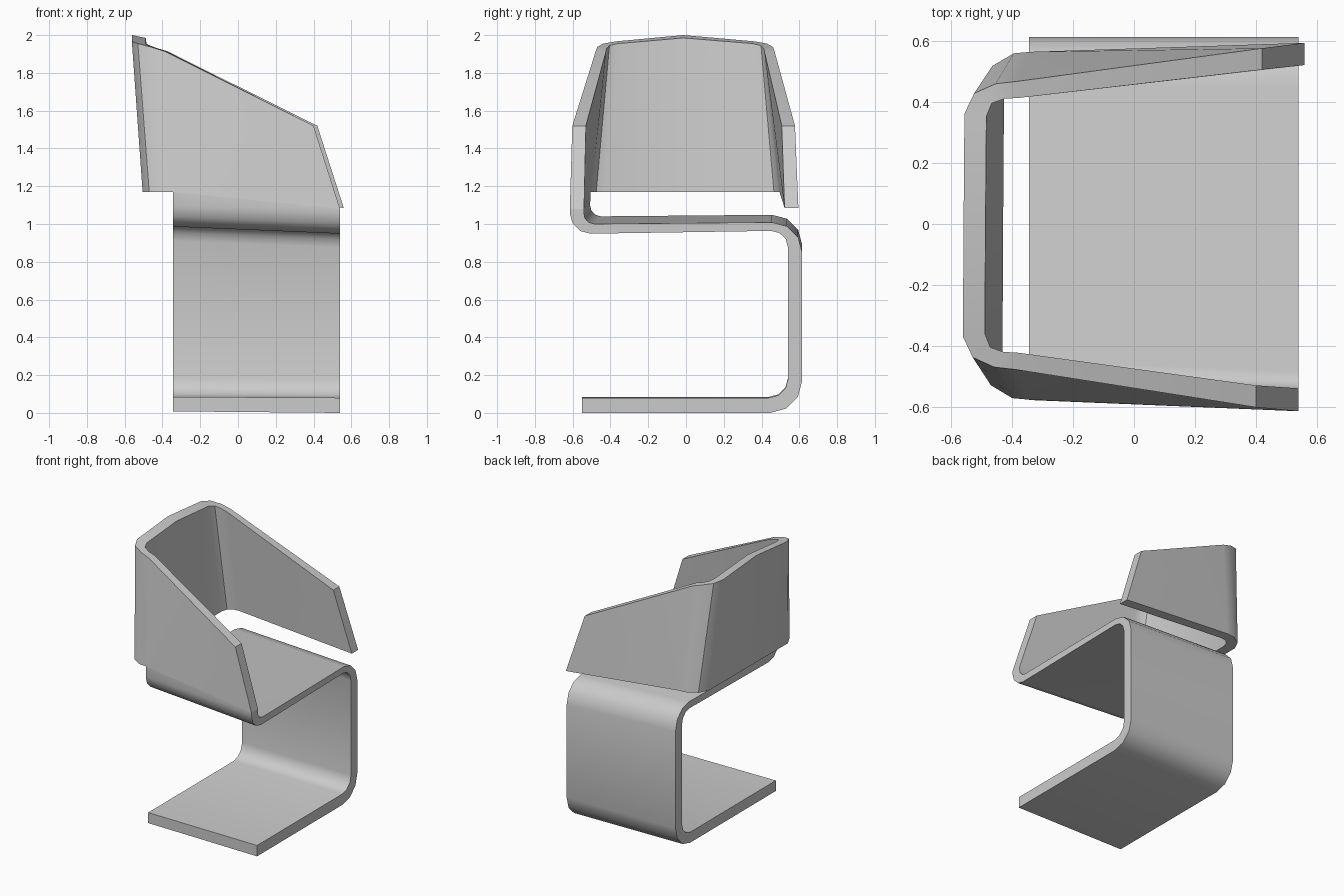
import bpy, bmesh
from math import sin, cos, pi, radians
from mathutils import Vector

if "Cube" in bpy.data.objects:
    bpy.data.objects.remove(bpy.data.objects["Cube"])


def loft(name, sections, open_end=False, skip=()):
    """Skin a list of four-point sections into a solid strip."""
    bm = bmesh.new()
    rows = [[bm.verts.new(p) for p in s] for s in sections]
    for i, (a, b) in enumerate(zip(rows, rows[1:])):
        for k in range(4):
            if (i, k) not in skip:
                j = (k + 1) % 4
                bm.faces.new((a[k], a[j], b[j], b[k]))
    bm.faces.new(rows[0])
    if not open_end:
        bm.faces.new(rows[-1])
    bmesh.ops.recalc_face_normals(bm, faces=bm.faces)
    mesh = bpy.data.meshes.new(name)
    bm.to_mesh(mesh)
    bm.free()
    ob = bpy.data.objects.new(name, mesh)
    bpy.context.collection.objects.link(ob)
    bpy.ops.object.select_all(action='DESELECT')
    ob.select_set(True)
    bpy.context.view_layer.objects.active = ob
    bpy.ops.object.shade_smooth_by_angle(angle=radians(33))
    return ob


def rounded(x, corners, radii, seg=3):
    """Side profile in the y-z plane with rounded inner corners."""
    pts = [Vector((x, y, z)) for y, z in corners]
    out = [pts[0]]
    for a, p, b, r in zip(pts, pts[1:], pts[2:], radii):
        u, v = (a - p).normalized() * r, (b - p).normalized() * r
        for i in range(seg + 1):
            t = i / seg * pi / 2
            out.append(p + u * (1 - sin(t)) + v * (1 - cos(t)))
    return out + [pts[-1]]


# Ribbon: base, rear upright, seat and front fold (both edges of the strip)
R1, R2 = (.17, .16, .06), (.10, .09, .11)
near_p = rounded(.54, [(-.55, 0), (.615, 0), (.615, 1.01), (-.545, 1.0), (-.54, 1.08)], R1)
near_q = rounded(.54, [(-.55, .08), (.54, .08), (.54, .965), (-.615, .947), (-.615, 1.08)], R2)
far_p = rounded(-.345, [(-.55, .008), (.615, .008), (.615, 1.05), (-.51, 1.04), (-.505, 1.17)], R1)
far_q = rounded(-.345, [(-.55, .085), (.54, .085), (.54, 1.0), (-.58, .985), (-.577, 1.17)], R2)
loft("seat_and_base_ribbon", list(zip(near_p, far_p, far_q, near_q)), open_end=True)

# Wraparound band: outer bottom, outer top, inner top, inner bottom
tip = [(.54, -.615, 1.08), (.40, -.602, 1.52), (.40, -.53, 1.52), (.54, -.54, 1.08)]
half = [
    [(-.345, -.577, 1.17), (-.39, -.478, 1.915), (-.38, -.423, 1.915), (-.345, -.505, 1.17)],
    [(-.40, -.572, 1.17), (-.46, -.470, 1.937), (-.43, -.420, 1.93), (-.385, -.500, 1.17)],
    [(-.47, -.530, 1.17), (-.53, -.438, 1.955), (-.472, -.405, 1.945), (-.42, -.475, 1.17)],
    [(-.505, -.460, 1.17), (-.562, -.370, 1.967), (-.49, -.360, 1.955), (-.432, -.430, 1.17)],
]
peak = [(-.503, -.015, 1.17), (-.56, -.015, 2.0), (-.488, -.015, 1.985), (-.43, -.015, 1.17)]
mirrored = [[(x + .005, -y * .98, z) for x, y, z in s] for s in reversed(half)]
end = [(.56, .595, 1.085), (.42, .577, 1.52), (.42, .507, 1.52), (.56, .522, 1.085)]
loft("back_and_arms_band", [tip] + half + [peak] + mirrored + [end], skip={(0, 3)})
